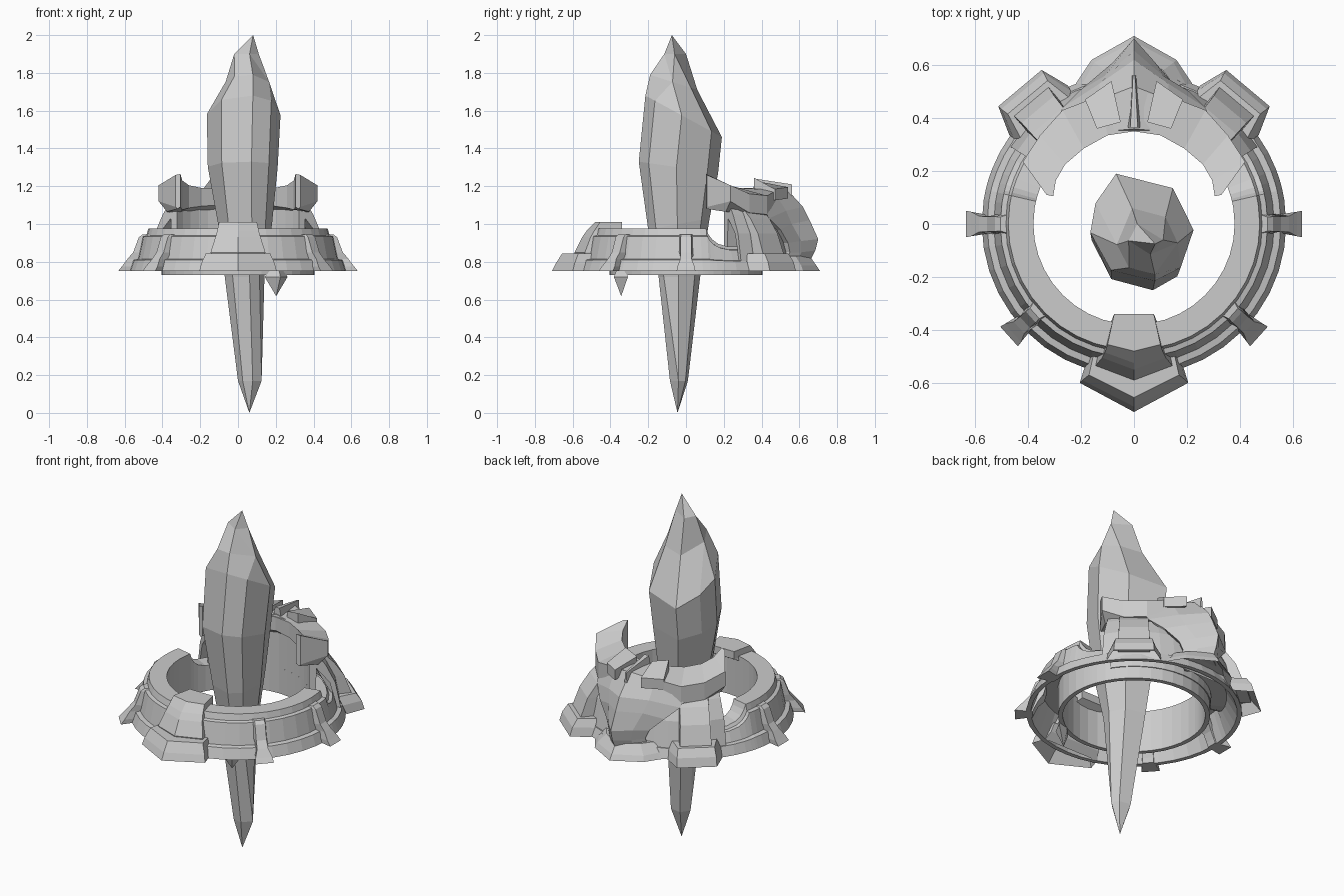
import bpy, bmesh
from math import sin, cos, radians


def loft(name, rings, wrap=False):
    """Bridge equal-length point loops into a closed flat-shaded solid."""
    bm = bmesh.new()
    vs = [[bm.verts.new(p) for p in ring] for ring in rings]
    n = len(vs[0])
    for i in range(len(vs) if wrap else len(vs) - 1):
        a, b = vs[i], vs[(i + 1) % len(vs)]
        for j in range(n):
            k = (j + 1) % n
            bm.faces.new((a[j], a[k], b[k], b[j]))
    if not wrap:
        bm.faces.new(vs[0])
        bm.faces.new(vs[-1])
    bmesh.ops.remove_doubles(bm, verts=bm.verts, dist=0.0005)
    bmesh.ops.recalc_face_normals(bm, faces=bm.faces)
    me = bpy.data.meshes.new(name)
    bm.to_mesh(me)
    bm.free()
    ob = bpy.data.objects.new(name, me)
    bpy.context.collection.objects.link(ob)
    return ob


def polar(r, deg, t, z):
    """Point at radius r in direction deg, shifted sideways by t."""
    a = radians(deg)
    return (r * cos(a) - t * sin(a), r * sin(a) + t * cos(a), z)


def radial_block(name, deg, sections):
    """Block on the ring; sections are (z, inner r, outer r, inner w, outer w)."""
    return loft(name, [[polar(r0, deg, -w0, z), polar(r1, deg, -w1, z),
                        polar(r1, deg, w1, z), polar(r0, deg, w0, z)]
                       for z, r0, r1, w0, w1 in sections])


def prow(name, levels, s):
    """Pointed block; levels are (z, back w, back y, side w, side y, tip y)."""
    return loft(name, [[(-w1, s * yb, z), (w1, s * yb, z), (w2, s * ys, z),
                        (0, s * yv, z), (-w2, s * ys, z)]
                       for z, w1, yb, w2, ys, yv in levels])


# Crystal: eight-sided outline, merging to four sides towards the top
outline = [(-.5, 1), (.6, .73), (1, -.05), (.75, -.75),
           (.25, -1), (-.6, -.8), (-1, -.1), (-.9, .45)]
full, few = range(8), (0, 2, 2, 4, 4, 6, 6, 0)
levels = [  # z, x0, x1, y0, y1, tilt, outline corners
    (0, .06, .06, -.045, -.045, 0, few),
    (.17, 0, .125, -.085, .01, 0, (0, 1, 2, 2, 4, 5, 6, 6)),
    (.72, -.07, .14, -.145, .075, 0, full),
    (1.0, -.105, .18, -.2, .125, .03, full),
    (1.3, -.16, .21, -.25, .17, -.03, full),
    (1.57, -.165, .225, -.215, .19, -.11, full),
    (1.75, -.065, .165, -.19, .06, -.04, (0, 1, 2, 2, 4, 5, 6, 6)),
    (1.9, -.02, .11, -.115, 0, 0, few),
    (2.0, .08, .08, -.075, -.075, 0, few)]
loft("crystal", [[((x0 + x1) / 2 + outline[i][0] * (x1 - x0) / 2,
                   (y0 + y1) / 2 + outline[i][1] * (y1 - y0) / 2,
                   z + outline[i][1] * t) for i in corners]
                 for z, x0, x1, y0, y1, t, corners in levels[1:-1]])
bm = bmesh.new()
me = bpy.data.objects["crystal"].data
bm.from_mesh(me)
for z, x, y in ((0, .06, -.045), (2.0, .08, -.075)):
    cap = (min if z == 0 else max)(bm.faces, key=lambda f: f.calc_center_median().z)
    bmesh.ops.poke(bm, faces=[cap])["verts"][0].co = (x, y, z)
bm.to_mesh(me)
bm.free()

# Hollow ring, stepping down behind the sides
profile = [(.38, .975), (.475, .975), (.485, .94), (.505, .935), (.53, .815),
           (.555, .81), (.575, .75), (.55, .75), (.495, .9), (.405, .9),
           (.405, .73), (.38, .73)]
drop = [(-90, .975), (13, .975), (14.5, .945), (17, .918), (21, .895),
        (28, .88), (90, .88)]


def top_height(a):
    for (a0, h0), (a1, h1) in zip(drop, drop[1:]):
        if a <= a1:
            return h0 + (h1 - h0) * (a - a0) / (a1 - a0)


half = list(range(-90, 10, 9)) + [13, 14.5, 17, 21, 28] + list(range(36, 91, 9))
angles = half + [180 - a for a in reversed(half[1:-1])]
rings = []
for a in angles:
    k = (top_height(a if a <= 90 else 180 - a) - .8) / .175
    rings.append([polar(r, a, 0, z if z < .8 else .8 + (z - .8) * k)
                  for r, z in profile])
loft("ring", rings, wrap=True)

# Hood wall rising from the back of the ring
wall = [(.38, .8), (.38, 1.12), (.42, 1.12), (.47, 1.05), (.52, .95),
        (.55, .8), (.53, .8), (.49, .95), (.42, 1.03), (.41, .8)]
loft("hood_wall", [[polar(r, 32 + i * 116 / 14, 0, z) for r, z in wall]
                   for i in range(15)])

# Clasp posts around the ring, flared at both ends
post = [(.75, .54, .635, .03, .05), (.775, .53, .615, .03, .046),
        (.815, .51, .585, .03, .03), (.85, .48, .555, .045, .028),
        (.93, .46, .525, .045, .028), (.945, .46, .505, .04, .026)]
for i, a in enumerate((0, 180, -42, -138)):
    radial_block(f"clasp_post_{i + 1}", a, post)

# Buttresses and stepped feet (hollow underneath) on both sides of the hood
for side, a in (("right", 50), ("left", 130)):
    radial_block("buttress_" + side, a,
                 [(.80, .54, .62, .085, .085), (.84, .5, .605, .085, .085),
                  (.95, .44, .565, .085, .08), (1.03, .40, .51, .08, .078),
                  (1.09, .385, .45, .08, .074), (1.13, .385, .40, .07, .07)])
    radial_block("buttress_foot_" + side, a,
                 [(.81, .56, .62, .11, .085), (.75, .56, .67, .145, .107),
                  (.8, .54, .655, .14, .105), (.845, .52, .625, .12, .098)])

# Front emblem block and its pointed base, hollow underneath
prow("front_block", [(.82, .13, .5, .14, .53, .585), (.85, .13, .47, .145, .535, .59),
                     (.93, .1, .4, .12, .505, .55), (.965, .075, .34, .11, .485, .525),
                     (1.01, .075, .34, .1, .455, .48)], -1)
prow("front_base", [(.81, .15, .53, .165, .57, .65), (.75, .18, .52, .205, .6, .71),
                    (.79, .165, .49, .195, .59, .69), (.845, .15, .48, .17, .57, .655)], -1)

# Back base plate
prow("back_base", [(.8, .17, .54, .12, .59, .66), (.75, .22, .53, .16, .62, .71),
                   (.78, .2, .52, .15, .61, .69), (.83, .17, .5, .11, .58, .655)], 1)

# Ridged crest sweeping down the back: ridge, mid, edge, core
crest = [((.36, 1.2), (.1, .35, 1.185), (.18, .32, 1.17), (.36, 1.12)),
         ((.52, 1.2), (.13, .47, 1.165), (.29, .39, 1.12), (.4, 1.05)),
         ((.62, 1.09), (.13, .53, 1.07), (.27, .44, 1.03), (.42, 1.0)),
         ((.655, 1.02), (.11, .56, 1.0), (.21, .5, .97), (.42, .95)),
         ((.7, .92), (.08, .61, .91), (.14, .54, .9), (.42, .9)),
         ((.685, .86), (.07, .61, .85), (.12, .55, .85), (.42, .86)),
         ((.65, .79), (.08, .59, .8), (.13, .53, .8), (.42, .82))]
loft("back_crest", [[(-e[0], e[1], e[2]), (-m[0], m[1], m[2]), (0, *r),
                     m, e, (0, *c)] for r, m, e, c in crest])

# Crescent horns: inner xy, inner z range, outer xy, outer z range
horn = [((0, .35), (1.11, 1.19), (0, .5), (1.05, 1.19)),
        ((.1, .335), (1.1, 1.19), (.13, .485), (1.05, 1.18)),
        ((.19, .285), (1.095, 1.19), (.27, .43), (1.05, 1.15)),
        ((.26, .225), (1.085, 1.205), (.355, .335), (1.06, 1.16)),
        ((.295, .165), (1.075, 1.23), (.42, .235), (1.12, 1.205)),
        ((.305, .105), (1.09, 1.265), (.33, .11), (1.09, 1.26))]


def horn_ring(st, s):
    (xi, yi), (a, b), (xo, yo), (c, d) = st
    xm, ym = .35 * xi + .65 * xo, .35 * yi + .65 * yo
    return [(s * xi, yi, a), (s * xm, ym, min(a, c) - .01), (s * xo, yo, c),
            (s * xo, yo, d), (s * xi, yi, b)]


loft("horn_crescent", [horn_ring(st, -1) for st in reversed(horn[1:])]
     + [horn_ring(st, 1) for st in horn])

# Raised brow pads and central fin on top of the crest
for side, s in (("right", 1), ("left", -1)):
    pad = [(.05, .385, 1.225), (.14, .36, 1.245), (.185, .47, 1.185), (.085, .54, 1.195)]
    loft("brow_pad_" + side, [[(s * x, y, z - .06) for x, y, z in pad],
                              [(s * x, y, z) for x, y, z in pad]])
fin = [(-.035, .365, 1.21), (.035, .365, 1.21), (.01, .56, 1.18), (-.01, .56, 1.18)]
loft("brow_fin", [[(x, y, z - .07) for x, y, z in fin],
                  [(x * .4, y, z + .03) for x, y, z in fin]])

# Small pointed shard hanging under the inner wall
loft("under_shard", [[polar(.398 + dr * s, -59.5, t * s, z) for dr, t in
                      ((.045, 0), (0, .07), (-.02, 0), (0, -.07))]
                     for z, s in ((.76, .6), (.72, 1), (.62, .02))])
